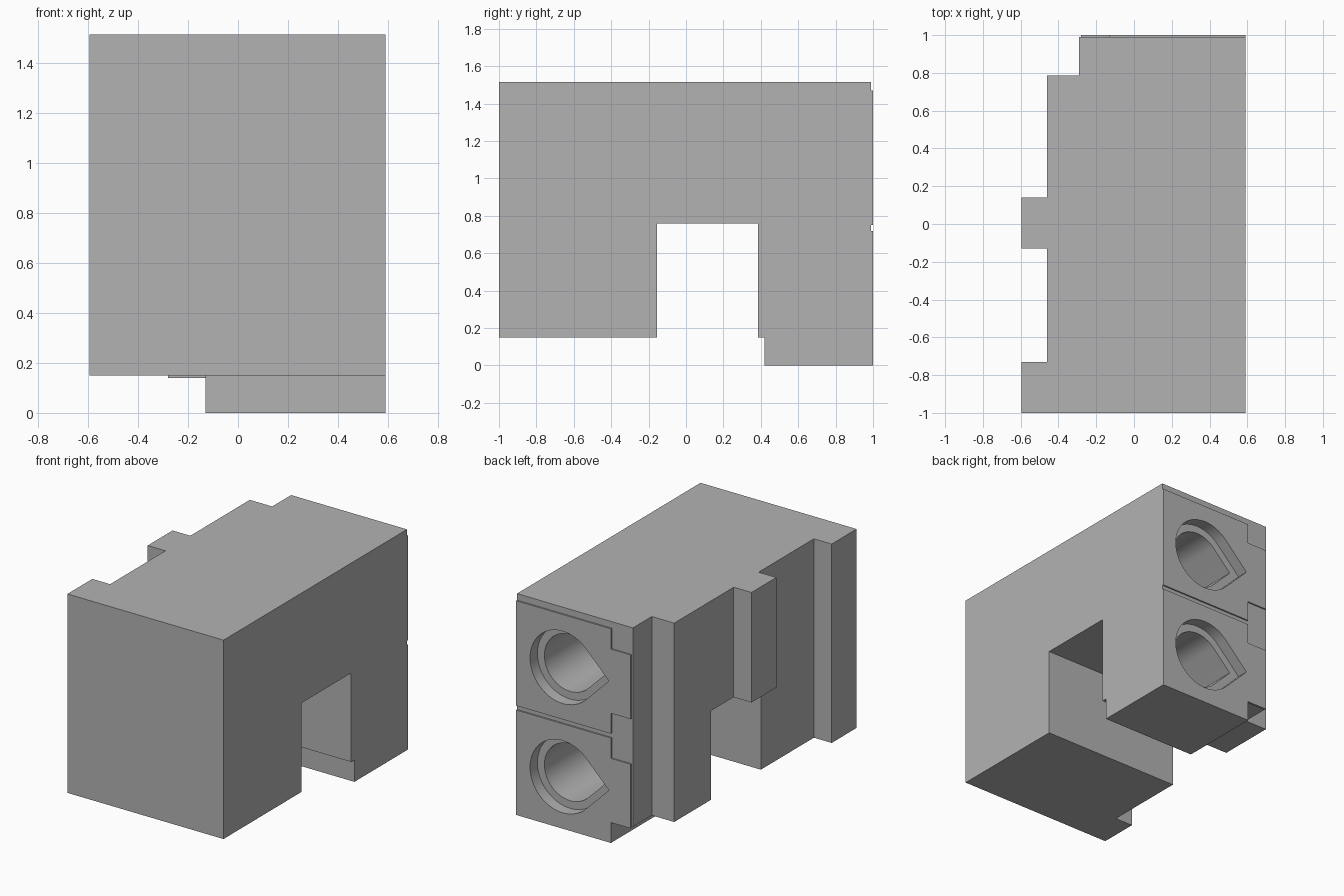
import bpy
import bmesh
import math
from mathutils import Vector

cube = bpy.data.objects.get("Cube")
if cube:
    bpy.data.objects.remove(cube, do_unlink=True)

grey = bpy.data.materials.new("plain grey")
grey.use_nodes = True
colour = (0.45, 0.45, 0.45, 1)
grey.diffuse_color = colour
grey.node_tree.nodes["Principled BSDF"].inputs["Base Color"].default_value = colour


def prism(name, outline, lo, hi, axis="z"):
    """Extrude a 2D outline: (x, y) along z, or (x, z) along y."""
    bm = bmesh.new()
    place = (lambda a, b: (a, b, lo)) if axis == "z" else (lambda a, b: (a, lo, b))
    face = bm.faces.new([bm.verts.new(place(a, b)) for a, b in outline])
    made = bmesh.ops.extrude_face_region(bm, geom=[face])["geom"]
    shift = Vector((0, 0, hi - lo)) if axis == "z" else Vector((0, hi - lo, 0))
    bmesh.ops.translate(bm, vec=shift,
                        verts=[v for v in made if isinstance(v, bmesh.types.BMVert)])
    bmesh.ops.recalc_face_normals(bm, faces=bm.faces)
    mesh = bpy.data.meshes.new(name)
    bm.to_mesh(mesh)
    bm.free()
    mesh.materials.append(grey)
    obj = bpy.data.objects.new(name, mesh)
    bpy.context.collection.objects.link(obj)
    return obj


def rectangle(x0, x1, y0, y1):
    return [(x0, y0), (x1, y0), (x1, y1), (x0, y1)]


def combine(target, tool, operation):
    """Apply a boolean to the target and remove the tool."""
    mod = target.modifiers.new(tool.name, "BOOLEAN")
    mod.operation = operation
    mod.solver = "EXACT"
    mod.object = tool
    bpy.ops.object.select_all(action="DESELECT")
    bpy.context.view_layer.objects.active = target
    target.select_set(True)
    bpy.ops.object.modifier_apply(modifier=mod.name)
    bpy.data.objects.remove(tool, do_unlink=True)


def teardrop(cx, cz, radius, steps=48):
    """Round hole running out to a right-angled point on the -x side."""
    arc = [math.radians(-135 + 270 * i / steps) for i in range(steps + 1)]
    points = [(cx + radius * math.cos(a), cz + radius * math.sin(a)) for a in arc]
    return points + [(cx - radius * math.sqrt(2), cz)]


RIGHT, WALL, RIB, BACK_WALL = 0.59, -0.46, -0.595, -0.29
REAR, PANEL_REAR = 0.99, 1.0
BOTTOM, TOP, SLOT_TOP = 0.15, 1.515, 0.76

# Main block with the stepped rear corner and the front corner rib
housing = prism("housing", [
    (RIGHT, -1), (RIGHT, REAR), (BACK_WALL, REAR), (BACK_WALL, 0.785),
    (WALL, 0.785), (WALL, -0.73), (RIB, -0.73), (RIB, -1)], BOTTOM, TOP)

# Middle rib and the foot under the rear
middle_rib = prism("middle_rib", rectangle(RIB, WALL + 0.1, -0.13, 0.14), SLOT_TOP, TOP)
combine(housing, middle_rib, "UNION")
foot = prism("foot", rectangle(-0.13, RIGHT, 0.42, REAR), 0, BOTTOM + 0.1)
combine(housing, foot, "UNION")

# Open slot across the underside
slot = prism("slot_cutter", rectangle(-1, 1, -0.155, 0.385), -0.1, SLOT_TOP)
combine(housing, slot, "DIFFERENCE")

# Two raised rear panels, each with a narrower side tab
for name, z in (("lower_panel", 0), ("upper_panel", 0.75)):
    panel = prism(name, [
        (RIGHT, z), (RIGHT, z + 0.72), (-0.13, z + 0.72), (-0.13, z + 0.58),
        (-0.28, z + 0.58), (-0.28, z + 0.14), (-0.13, z + 0.14), (-0.13, z)],
        REAR - 0.005, PANEL_REAR, "y")
    combine(housing, panel, "UNION")

# Teardrop sockets: shallow wide recess, then a deep narrow bore
for z in (0.357, 1.107):
    for radius, depth in ((0.248, 0.08), (0.195, 0.55)):
        bore = prism("socket_cutter", teardrop(0.236, z, radius),
                     PANEL_REAR - depth, PANEL_REAR + 0.1, "y")
        combine(housing, bore, "DIFFERENCE")

# Smooth socket walls, sharp block edges
bpy.ops.object.select_all(action="DESELECT")
housing.select_set(True)
bpy.context.view_layer.objects.active = housing
bpy.ops.object.shade_smooth_by_angle(angle=math.radians(30))
